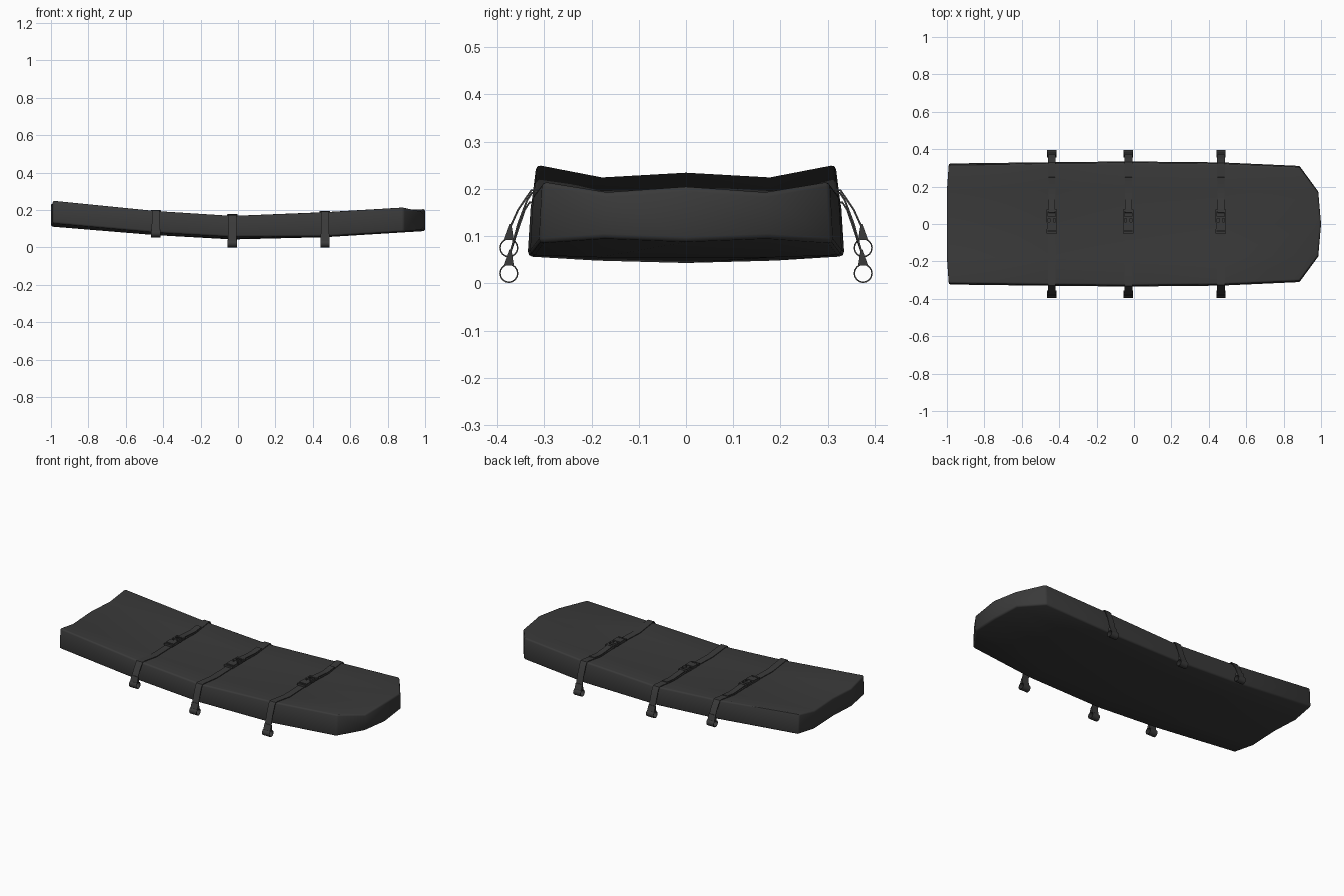
import bpy, bmesh, math
from mathutils import Vector

if "Cube" in bpy.data.objects:
    bpy.data.objects.remove(bpy.data.objects["Cube"])

mat = bpy.data.materials.new("dark_fabric")
mat.diffuse_color = (0.042, 0.042, 0.042, 1)
mat.use_nodes = True
mat.node_tree.nodes["Principled BSDF"].inputs["Base Color"].default_value = mat.diffuse_color


def finish(bm, name, angle=50):
    bmesh.ops.recalc_face_normals(bm, faces=bm.faces)
    me = bpy.data.meshes.new(name)
    bm.to_mesh(me)
    bm.free()
    me.materials.append(mat)
    ob = bpy.data.objects.new(name, me)
    bpy.context.collection.objects.link(ob)
    bpy.ops.object.select_all(action='DESELECT')
    ob.select_set(True)
    bpy.context.view_layer.objects.active = ob
    bpy.ops.object.shade_smooth_by_angle(angle=math.radians(angle))
    return ob


def prism(bm, pts, x, w):
    """Closed (y, z) outline extruded across x."""
    a, b = [[bm.verts.new((x + s * w / 2, y, z)) for y, z in pts] for s in (-1, 1)]
    n = len(pts)
    bm.faces.new(a)
    bm.faces.new(b[::-1])
    for i in range(n):
        j = (i + 1) % n
        bm.faces.new((a[i], a[j], b[j], b[i]))


def ribbon(bm, pts, x, w, t=0.004):
    """Open (y, z) path turned into a thick band."""
    up, down = [], []
    for i, p in enumerate(pts):
        p0, p1 = pts[max(i - 1, 0)], pts[min(i + 1, len(pts) - 1)]
        d = (Vector(p1) - Vector(p0)).normalized() * t / 2
        up.append((p[0] - d.y, p[1] + d.x))
        down.append((p[0] + d.y, p[1] - d.x))
    prism_pts = up + down[::-1]
    prism(bm, prism_pts, x, w)


def box(bm, x, y, z, sx, sy, sz):
    prism(bm, [(y - sy / 2, z - sz / 2), (y + sy / 2, z - sz / 2),
               (y + sy / 2, z + sz / 2), (y - sy / 2, z + sz / 2)], x, sx)


# Sections: half width, then x / top z / bottom z at (outer edge, mid, centre)
sections = [
    (0.324, (-0.99, -1, -1), (0.252, 0.225, 0.235), (0.13, 0.112, 0.12)),
    (0.331, (-0.44,) * 3, (0.196, 0.177, 0.182), (0.08, 0.066, 0.068)),
    (0.335, (-0.03,) * 3, (0.170, 0.155, 0.160), (0.057, 0.048, 0.043)),
    (0.330, (0.465,) * 3, (0.190, 0.171, 0.178), (0.06, 0.055, 0.055)),
    (0.311, (0.885, 0.985, 1), (0.216, 0.193, 0.205), (0.085, 0.095, 0.088)),
]
fracs = [(-1, 0), (-0.56, 1), (0, 2), (0.56, 1), (1, 0)]

# Mattress: top and bottom grids joined by a side wall
bm = bmesh.new()
top = [[bm.verts.new((x[k], f * (hw - 0.007), t[k])) for f, k in fracs] for hw, x, t, b in sections]
bot = [[bm.verts.new((x[k], f * hw, b[k])) for f, k in fracs] for hw, x, t, b in sections]
for g in (top, bot):
    for i in range(4):
        for j in range(4):
            bm.faces.new((g[i][j], g[i + 1][j], g[i + 1][j + 1], g[i][j + 1]))
rim = [(i, 0) for i in range(4)] + [(4, j) for j in range(4)] + \
      [(i, 4) for i in range(4, 0, -1)] + [(0, j) for j in range(4, 0, -1)]
for (i, j), (k, l) in zip(rim, rim[1:] + rim[:1]):
    bm.faces.new((top[i][j], top[k][l], bot[k][l], bot[i][j]))
bmesh.ops.recalc_face_normals(bm, faces=bm.faces)
sharp = [e for e in bm.edges if e.calc_face_angle(0) > 0.7]
bmesh.ops.bevel(bm, geom=sharp, offset=0.01, segments=2, profile=0.5, affect='EDGES')
finish(bm, "mattress")

# Straps with hanging end loops, one per middle section
for n, ((hw, xs, t, b), zc) in enumerate(zip(sections[1:4], (0.075, 0.021, 0.021)), 1):
    x, r, yc = xs[0], 0.019, 0.375
    half = [(0.19, t[1] + 0.004), (hw - 0.018, t[0] + 0.002), (hw - 0.004, t[0] + 0.001),
            (hw + 0.006, t[0] - 0.014), (0.355, (t[0] + zc) / 2 + 0.02), (0.371, zc + 0.045)]
    path = [(-y, z) for y, z in half[::-1]] + [(0, t[2] + 0.004)] + half
    bm = bmesh.new()
    ribbon(bm, path, x, 0.042)
    for s in (-1, 1):
        # stitched wedge above the loop
        prism(bm, [(s * 0.369, zc + 0.05), (s * 0.374, zc + 0.05),
                   (s * 0.386, zc + 0.017), (s * 0.364, zc + 0.017)], x, 0.046)
        # round hand loop
        ring = [(s * yc + r * math.sin(a * math.tau / 16), zc + r * math.cos(a * math.tau / 16))
                for a in range(17)]
        ribbon(bm, ring, x, 0.05, 0.003)
    # loose strap tail lying over the strap
    slope = (t[1] - t[2]) / 0.19
    ribbon(bm, [(0.06, t[2] + 0.014), (0.13, t[2] + 0.13 * slope + 0.012), (0.19, t[1] + 0.01),
                (0.25, t[1] + 0.45 * (t[0] - t[1]) + 0.009)], x, 0.036)
    finish(bm, f"strap_{n}", 35)

    # Buckle: socket, prongs and two strap bars
    bm = bmesh.new()
    z = t[2] + 0.01
    box(bm, x, -0.012, z, 0.052, 0.044, 0.016)
    box(bm, x, -0.046, z, 0.056, 0.01, 0.012)
    box(bm, x, 0.072, z, 0.056, 0.01, 0.013)
    box(bm, x, 0.035, z, 0.056, 0.012, 0.014)
    for s in (-1, 1):
        box(bm, x + s * 0.024, 0.04, z, 0.008, 0.064, 0.01)
        box(bm, x + s * 0.024, -0.038, z, 0.008, 0.02, 0.01)
    box(bm, x, 0.02, z, 0.018, 0.03, 0.009)
    finish(bm, f"buckle_{n}", 30)
